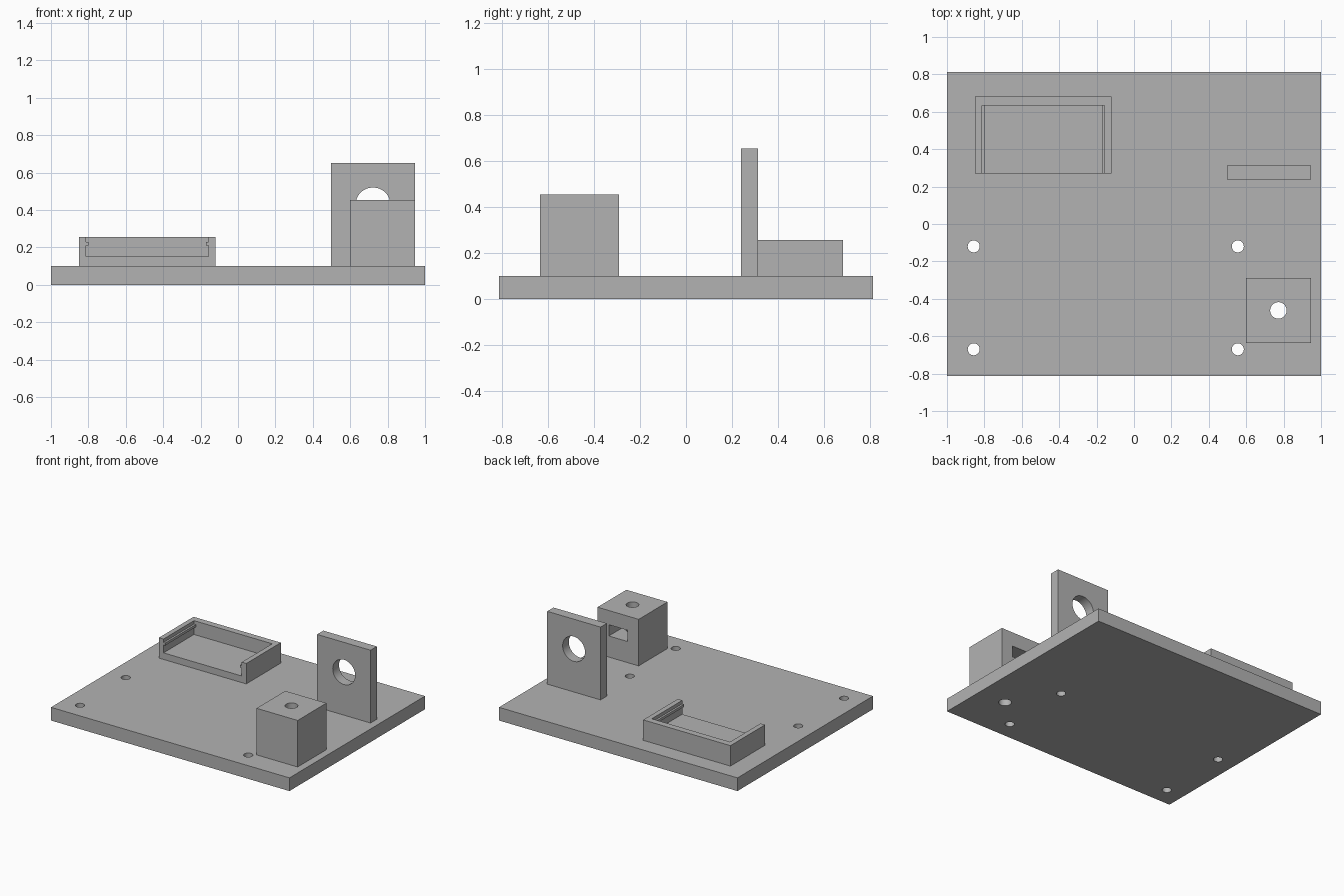
import bpy, bmesh, math
from mathutils import Matrix

if "Cube" in bpy.data.objects:
    bpy.data.objects.remove(bpy.data.objects["Cube"])

grey = bpy.data.materials.new("plain_grey")
grey.diffuse_color = (0.45, 0.45, 0.45, 1)
grey.use_nodes = True
grey.node_tree.nodes["Principled BSDF"].inputs["Base Color"].default_value = grey.diffuse_color


def make(name, bm):
    bmesh.ops.recalc_face_normals(bm, faces=bm.faces)
    mesh = bpy.data.meshes.new(name)
    bm.to_mesh(mesh)
    bm.free()
    mesh.materials.append(grey)
    ob = bpy.data.objects.new(name, mesh)
    bpy.context.collection.objects.link(ob)
    return ob


def box(name, x0, x1, y0, y1, z0, z1):
    bm = bmesh.new()
    bmesh.ops.create_cube(bm, size=1)
    for v in bm.verts:
        v.co = (x1 if v.co.x > 0 else x0, y1 if v.co.y > 0 else y0, z1 if v.co.z > 0 else z0)
    return make(name, bm)


def cylinder(name, centre, radius, length, along_y=False):
    bm = bmesh.new()
    turn = Matrix.Rotation(math.pi / 2 if along_y else 0, 4, 'X')
    bmesh.ops.create_cone(bm, cap_ends=True, segments=48, radius1=radius, radius2=radius,
                          depth=length, matrix=Matrix.Translation(centre) @ turn)
    return make(name, bm)


def prism(name, outline, y0, y1):
    """Extrude an x-z outline along y."""
    bm = bmesh.new()
    face = bm.faces.new([bm.verts.new((x, y0, z)) for x, z in outline])
    ext = bmesh.ops.extrude_face_region(bm, geom=[face])
    for v in ext["geom"]:
        if isinstance(v, bmesh.types.BMVert):
            v.co.y = y1
    return make(name, bm)


def cut(ob, cutters):
    """Subtract each cutter, then discard it."""
    bpy.ops.object.select_all(action='DESELECT')
    bpy.context.view_layer.objects.active = ob
    ob.select_set(True)
    for c in cutters:
        m = ob.modifiers.new("cut", 'BOOLEAN')
        m.operation = 'DIFFERENCE'
        m.solver = 'EXACT'
        m.object = c
        bpy.ops.object.modifier_apply(modifier=m.name)
        bpy.data.objects.remove(c)
    bpy.ops.object.shade_smooth_by_angle(angle=math.radians(30))


# Base plate with four screw holes and the hole that continues under the block
plate = box("base_plate", -1, 1, -0.812, 0.812, 0, 0.1)
holes = [cylinder("screw_hole", (x, y, 0.05), 0.032, 0.4)
         for x in (-0.857, 0.555) for y in (-0.12, -0.67)]
holes.append(cylinder("bolt_hole", (0.772, -0.462, 0.05), 0.044, 0.4))
cut(plate, holes)

# Block with a vertical bolt hole and a nut slot opening to the back
block = box("nut_block", 0.6, 0.945, -0.635, -0.29, 0.1, 0.453)
cut(block, [cylinder("bolt_hole", (0.772, -0.462, 0.3), 0.044, 1),
            box("nut_slot", 0.695, 0.85, -0.54, -0.2, 0.26, 0.345)])

# Upright panel with a round opening
panel = box("upright_panel", 0.497, 0.945, 0.238, 0.313, 0.1, 0.652)
cut(panel, [cylinder("round_opening", (0.722, 0.275, 0.426), 0.094, 0.4, True)])

# Tray open at the front, with a retaining ridge along each side wall
mid, half, ridge = -0.485, 0.328, 0.313
side = [(half, 0.15), (half, 0.21), (ridge, 0.21), (ridge, 0.229), (half, 0.229), (half, 0.4)]
outline = [(mid + x, z) for x, z in side] + [(mid - x, z) for x, z in reversed(side)]
tray = box("tray", -0.851, -0.119, 0.269, 0.683, 0.1, 0.255)
cut(tray, [prism("tray_cavity", outline, 0.1, 0.634)])
